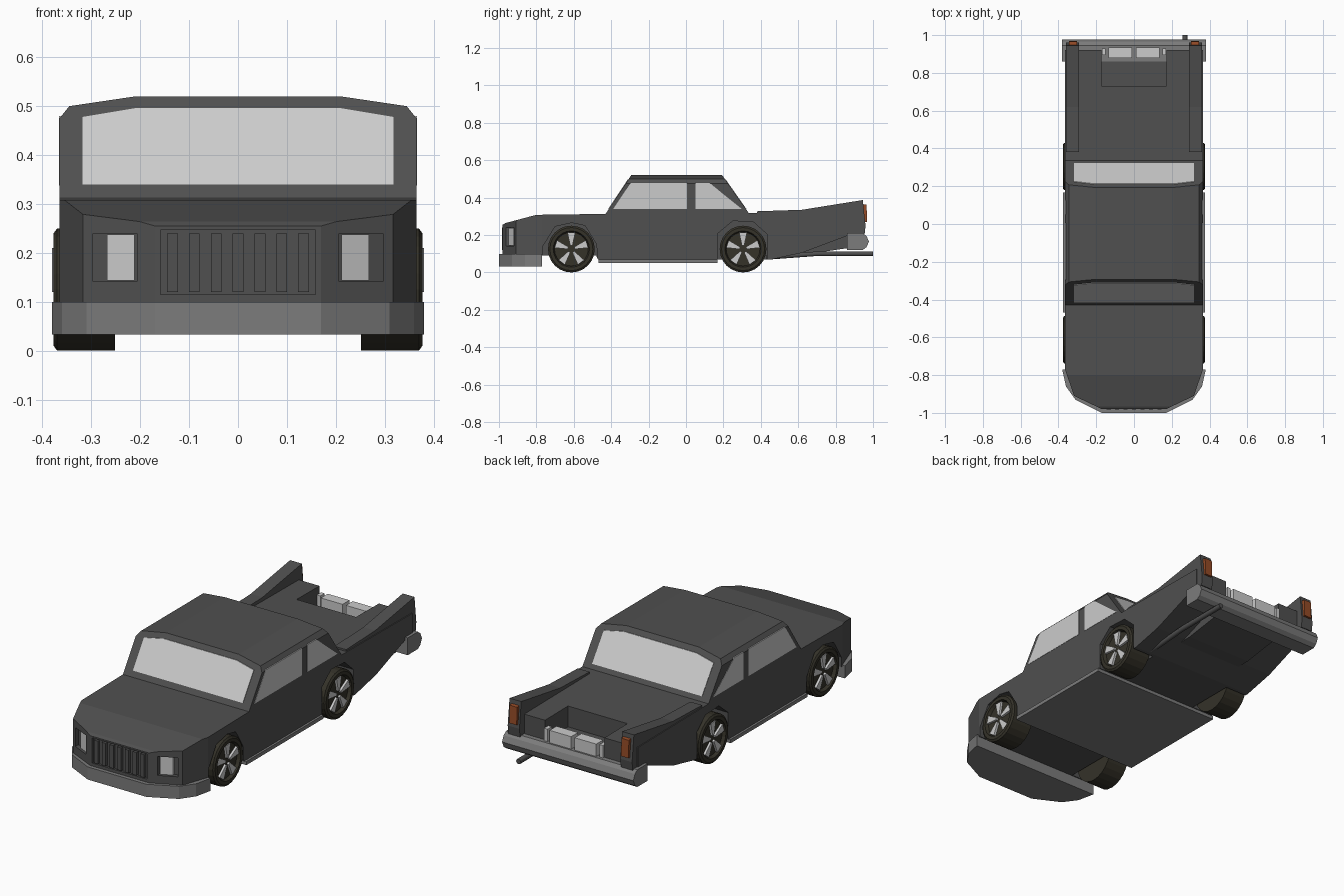
import bpy, bmesh, math
from mathutils import Vector

if "Cube" in bpy.data.objects:
    bpy.data.objects.remove(bpy.data.objects["Cube"])


def material(name, rgb):
    m = bpy.data.materials.new(name)
    m.diffuse_color = (*rgb, 1)
    m.use_nodes = True
    m.node_tree.nodes["Principled BSDF"].inputs["Base Color"].default_value = m.diffuse_color
    return m


PAINT = material("dark_paint", (0.08, 0.08, 0.08))
GLASS = material("pale_glass", (0.55, 0.55, 0.55))
STEEL = material("steel", (0.2, 0.2, 0.2))
RUBBER = material("rubber", (0.035, 0.032, 0.022))
AMBER = material("amber", (0.3, 0.07, 0.02))


def finish(name, bm, mat):
    bmesh.ops.recalc_face_normals(bm, faces=bm.faces)
    me = bpy.data.meshes.new(name)
    bm.to_mesh(me)
    bm.free()
    me.materials.append(mat)
    ob = bpy.data.objects.new(name, me)
    bpy.context.collection.objects.link(ob)
    return ob


def prism(name, pts, vec, mat=PAINT):
    """Extrude a 3D outline along a vector."""
    bm = bmesh.new()
    f = bm.faces.new([bm.verts.new(p) for p in pts])
    r = bmesh.ops.extrude_face_region(bm, geom=[f], use_keep_orig=True)
    bmesh.ops.translate(bm, vec=vec, verts=[v for v in r["geom"] if isinstance(v, bmesh.types.BMVert)])
    return finish(name, bm, mat)


def side_prism(name, yz, x0, x1, mat=PAINT):
    return prism(name, [(x0, y, z) for y, z in yz], (x1 - x0, 0, 0), mat)


def box(name, x0, x1, y0, y1, z0, z1, mat=PAINT):
    return side_prism(name, [(y0, z0), (y1, z0), (y1, z1), (y0, z1)], x0, x1, mat)


def mirrored(pts):
    """Close a half outline over x = 0."""
    return pts + [(-x, v) for x, v in reversed(pts)]


def boolean(ob, cutter, op="DIFFERENCE"):
    m = ob.modifiers.new(op, "BOOLEAN")
    m.operation, m.object, m.solver = op, cutter, "EXACT"
    bpy.context.view_layer.objects.active = ob
    bpy.ops.object.modifier_apply(modifier=m.name)
    bpy.data.objects.remove(cutter)


# Body: side profile trimmed by the plan and the cross-section
body = side_prism("body", [
    (-.98, .09), (-.98, .255), (-.965, .264), (-.8, .308), (-.43, .313), (-.29, .525),
    (.19, .525), (.335, .318), (.92, .312), (.92, .2), (.86, .195), (.62, .105),
    (.45, .068), (.17, .068), (-.47, .068), (-.48, .09)], -.5, .5)
plan = mirrored([(.17, -.98), (.317, -.91), (.3652, -.77), (.3652, 1.1)])
boolean(body, prism("plan", [(x, y, 0) for x, y in plan], (0, 0, 1)), "INTERSECT")
section = mirrored([(.365, .01), (.365, .475), (.345, .5), (.21, .52)])
boolean(body, prism("section", [(x, -1.5, z) for x, z in section], (0, 3, 0)), "INTERSECT")

# Wheel arches
ARCHES = [
    [(-.765, .0), (-.765, .14), (-.7, .245), (-.61, .265), (-.54, .25), (-.478, .15), (-.472, .0)],
    [(.172, .0), (.172, .21), (.25, .275), (.36, .27), (.432, .205), (.432, .0)]]
for arch in ARCHES:
    for s in (1, -1):
        boolean(body, side_prism("arch_cutter", arch, s * .24, s * .45))

# Trunk opening and the well hanging under it
boolean(body, box("trunk_cutter", -.172, .172, .73, 1.0, .205, .5))
side_prism("trunk_well", [(.58, .098), (.66, .1), (.865, .13), (.865, .203), (.62, .15)], -.19, .19)


# Headlights recessed in the slanted corner panels
def lamp_outline(s, x0, x1, z0, z1, off):
    y = lambda x: -.98 + (x - .17) * .476 + off
    return [(s * x, y(x), z) for x, z in ((x0, z0), (x1, z0), (x1, z1), (x0, z1))]


for s in (1, -1):
    boolean(body, prism("lamp_cutter", lamp_outline(s, .207, .297, .141, .24, -.03), (0, .055, 0)))
    prism("headlight", lamp_outline(s, .212, .268, .143, .238, .012), (0, .02, 0), GLASS)

# Grille: shallow recess with upright bars
boolean(body, box("grille_cutter", -.158, .158, -1.1, -.968, .115, .247))
for i in range(7):
    x = -.134 + i * .0447
    box("grille_bar", x - .011, x + .011, -.983, -.96, .12, .24)


# Windscreens lying on the sloped cabin ends
def screen(name, y_at, out):
    outline = mirrored([(.318, .34), (.318, .478), (.21, .496)])
    prism(name, [(x, y_at(z) + out, z) for x, z in outline], (0, -out * 4, 0), GLASS)


screen("windscreen", lambda z: -.43 + (z - .313) * .14 / .212, -.003)
screen("rear_screen", lambda z: .335 - (z - .318) * .145 / .207, .003)

# Side windows, fins, tail lamps
for s in (1, -1):
    side_prism("front_side_window", [(-.39, .338), (-.295, .48), (.005, .48), (.005, .338)],
               s * .355, s * .3665, GLASS)
    side_prism("rear_side_window", [(.05, .338), (.05, .48), (.125, .48), (.21, .41), (.3, .338)],
               s * .355, s * .3665, GLASS)
    side_prism("tail_fin", [(.38, .3), (.38, .327), (.62, .335), (.945, .387), (.96, .25),
                            (.955, .205), (.9, .205)], s * .292, s * .36)
    side_prism("tail_lamp", [(.94, .27), (.945, .365), (.965, .362), (.969, .27)],
               s * .302, s * .345, AMBER)
    box("trunk_box", s * .01, s * .135, .878, .935, .2, .275, GLASS)
    box("trunk_post", s * .15, s * .17, .895, .93, .2, .275, GLASS)

# Bumpers and floor plate
front = mirrored([(.17, -1.0), (.31, -.93), (.36, -.86), (.38, -.77)])
prism("front_bumper", [(x, y, .033) for x, y in front], (0, 0, .066), STEEL)
side_prism("rear_bumper", [(.86, .12), (.86, .21), (.945, .21), (.965, .195), (.978, .165),
                           (.965, .135), (.945, .12)], -.38, .38, STEEL)
box("floor_plate", -.376, .376, -.468, .168, .051, .07, STEEL)

# Exhaust pipe
curve = bpy.data.curves.new("exhaust_pipe", "CURVE")
curve.dimensions = "3D"
curve.bevel_depth, curve.bevel_resolution, curve.use_fill_caps = .014, 1, True
spline = curve.splines.new("POLY")
spline.points.add(2)
for p, co in zip(spline.points, [(.27, .43, .08), (.27, .7, .1), (.27, 1.0, .1)]):
    p.co = (*co, 1)
curve.materials.append(PAINT)
bpy.context.collection.objects.link(bpy.data.objects.new("exhaust_pipe", curve))


# Wheels: dished tyre with five flared spokes
def wheel(s, yc):
    r, zc, n = .125, .125, 24
    bm = bmesh.new()
    rings = [(.252, r), (.37, r), (.377, .115), (.377, .097), (.36, .09)]
    loops = [[bm.verts.new((s * x, yc + rad * math.cos(2 * math.pi * i / n),
                            zc + rad * math.sin(2 * math.pi * i / n))) for i in range(n)]
             for x, rad in rings]
    for a, b in zip(loops, loops[1:]):
        for i in range(n):
            bm.faces.new((a[i], a[(i + 1) % n], b[(i + 1) % n], b[i]))
    bm.faces.new(loops[0])
    bm.faces.new(loops[-1])
    finish("tyre", bm, RUBBER)
    for k in range(5):
        t = math.pi / 2 + k * math.tau / 5
        d, e = Vector((math.cos(t), math.sin(t))), Vector((-math.sin(t), math.cos(t)))
        pts = [Vector((yc, zc)) + d * a + e * b
               for a, b in ((.018, -.006), (.088, -.021), (.088, .021), (.018, .006))]
        side_prism("wheel_spoke", [tuple(p) for p in pts], s * .355, s * .372, GLASS)


for s in (1, -1):
    for yc in (-.613, .305):
        wheel(s, yc)
